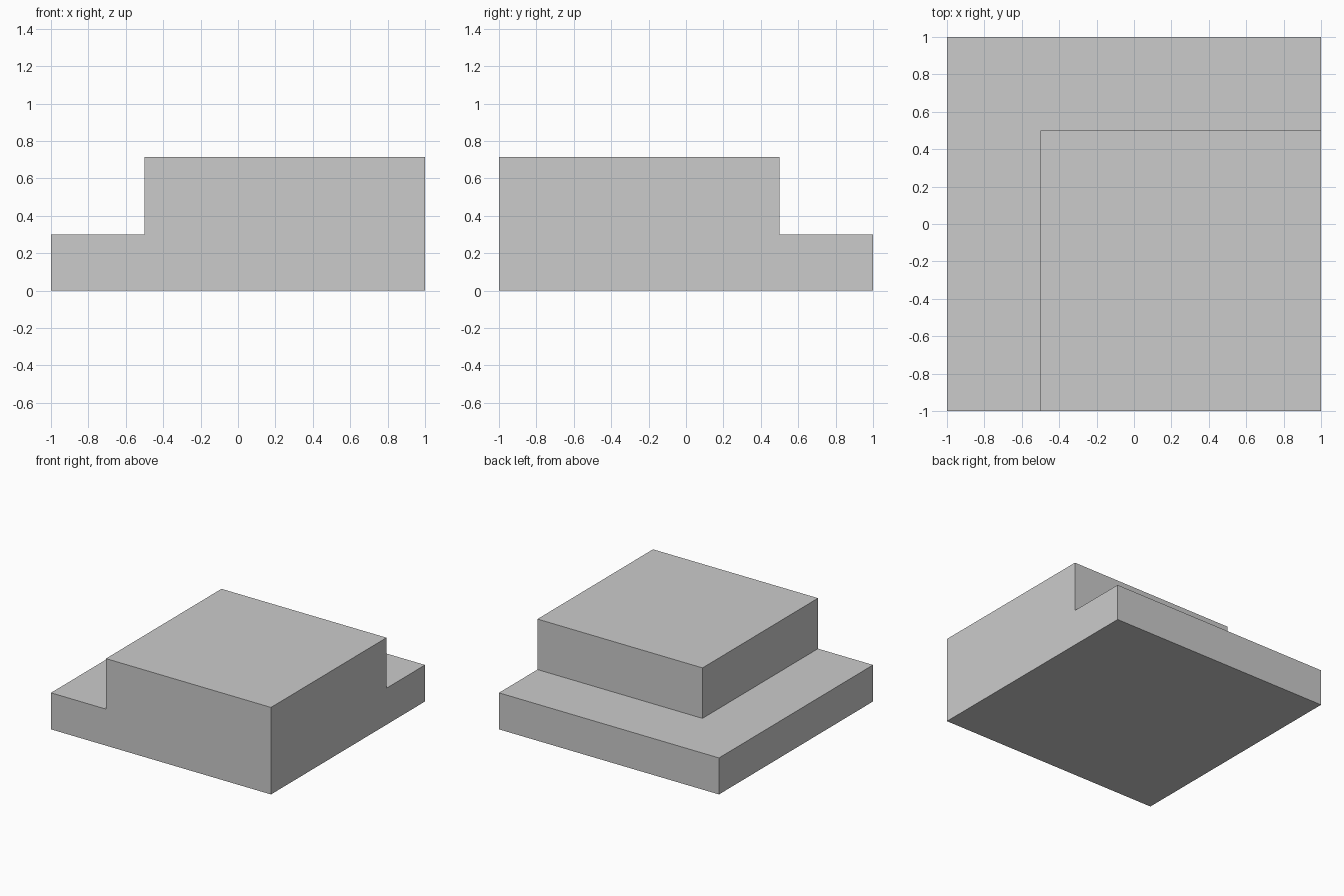
import bpy, bmesh
from mathutils import Matrix, Vector

if "Cube" in bpy.data.objects:
    bpy.data.objects.remove(bpy.data.objects["Cube"])

BASE_H, TOTAL_H, STEP = 0.30, 0.715, 0.5

bm = bmesh.new()

# Square base slab
bmesh.ops.create_cube(bm, size=1, matrix=Matrix.Translation((0, 0, BASE_H / 2))
                      @ Matrix.Diagonal((2, 2, BASE_H, 1)))


def upper_faces():
    return [f for f in bm.faces if f.normal.z > 0.9]


# Score the top along the two step lines
bm.normal_update()
for co, no in (((-STEP, 0, 0), (1, 0, 0)), ((0, STEP, 0), (0, 1, 0))):
    faces = upper_faces()
    edges = {e for f in faces for e in f.edges}
    verts = {v for f in faces for v in f.verts}
    bmesh.ops.bisect_plane(bm, geom=[*faces, *edges, *verts], plane_co=co, plane_no=no)
    bm.normal_update()

# Raise the front right block
corner = max(upper_faces(), key=lambda f: f.calc_center_median().dot(Vector((1, -1, 0))))
raised = bmesh.ops.extrude_discrete_faces(bm, faces=[corner])["faces"][0]
bmesh.ops.translate(bm, verts=raised.verts, vec=(0, 0, TOTAL_H - BASE_H))

# Merge flush faces into clean walls
bmesh.ops.dissolve_limit(bm, angle_limit=0.01, verts=bm.verts, edges=bm.edges)
bmesh.ops.recalc_face_normals(bm, faces=bm.faces)

mesh = bpy.data.meshes.new("stepped_block")
bm.to_mesh(mesh)
bm.free()
bpy.context.collection.objects.link(bpy.data.objects.new("stepped_block", mesh))
